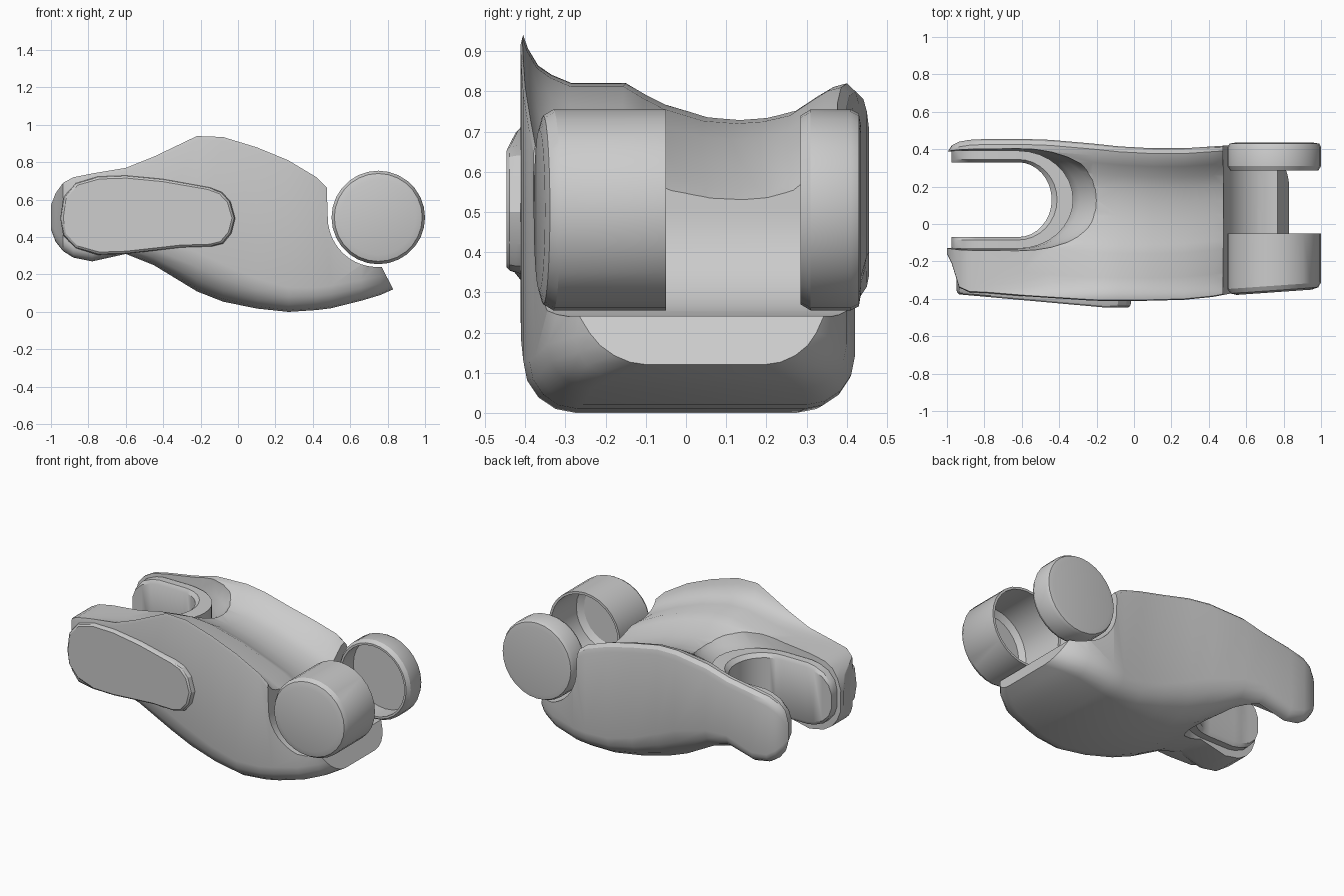
import bpy, bmesh
from math import sin, cos, pi, radians

if "Cube" in bpy.data.objects:
    bpy.data.objects.remove(bpy.data.objects["Cube"])


def loft(name, rings, caps=True):
    """Skin a list of equal-length closed rings."""
    bm = bmesh.new()
    vs = [[bm.verts.new(p) for p in r] for r in rings]
    n = len(vs[0])
    for a, b in zip(vs, vs[1:]):
        for i in range(n):
            j = (i + 1) % n
            bm.faces.new((a[i], a[j], b[j], b[i]))
    if caps:
        bm.faces.new(vs[0])
        bm.faces.new(vs[-1])
    bmesh.ops.recalc_face_normals(bm, faces=bm.faces[:])
    me = bpy.data.meshes.new(name)
    bm.to_mesh(me)
    bm.free()
    ob = bpy.data.objects.new(name, me)
    bpy.context.collection.objects.link(ob)
    return ob


def activate(ob):
    bpy.ops.object.select_all(action='DESELECT')
    ob.select_set(True)
    bpy.context.view_layer.objects.active = ob


def smooth(ob, deg=30):
    activate(ob)
    bpy.ops.object.shade_smooth_by_angle(angle=radians(deg))


def cut(ob, cutter):
    m = ob.modifiers.new("cut", 'BOOLEAN')
    m.operation, m.solver, m.object = 'DIFFERENCE', 'EXACT', cutter
    activate(ob)
    bpy.ops.object.modifier_apply(modifier=m.name)
    bpy.data.objects.remove(cutter)


# Body: cross-sections along x with a saddle-shaped top
def section(x, yf, yb, zb, tf, tm, tb, b):
    w = yb - yf
    front = [(.006, 1), (.02, .84), (.05, .64), (.09, .53), (.15, .43), (.31, .43),
             (.37, .29), (.43, .17), (.49, .1), (.55, .03), (.65, 0)]
    back = [(.73, .05), (.81, .22), (.88, .65), (.925, .9), (.965, 1)]
    top = [(0, tf - .02)] + [(u, tm + k * (tf - tm)) for u, k in front]
    top += [(u, tm + k * (tb - tm)) for u, k in back] + [(.99, tb - .02), (1, tb - .05)]
    pts = [(yf + w * u, z) for u, z in top]
    arc = [(1 - cos(a), 1 - sin(a)) for a in (0, pi / 8, pi / 4, 3 * pi / 8, pi / 2)]
    pts += [(yb - b * u, zb + b * v) for u, v in arc]
    pts += [(yf + b * u, zb + b * v) for u, v in reversed(arc)]
    return [(x, y, z) for y, z in pts]


stations = [
    (-1.0, -.16, .38, .44, .57, .57, .57, .03),
    (-.975, -.21, .42, .375, .635, .635, .635, .05),
    (-.935, -.34, .44, .325, .69, .69, .68, .06),
    (-.88, -.365, .45, .29, .72, .72, .71, .06),
    (-.78, -.37, .455, .27, .74, .74, .73, .07),
    (-.60, -.385, .455, .31, .77, .75, .76, .09),
    (-.45, -.395, .45, .25, .83, .75, .80, .14),
    (-.22, -.41, .43, .11, .94, .73, .82, .21),
    (-.08, -.412, .415, .055, .935, .72, .81, .2),
    (.10, -.41, .405, .018, .88, .68, .77, .16),
    (.27, -.405, .405, .0, .81, .62, .73, .13),
    (.42, -.39, .415, .01, .72, .56, .68, .12),
    (.50, -.375, .42, .02, .64, .52, .62, .12),
    (.66, -.345, .40, .06, .5, .5, .5, .11),
    (.76, -.275, .35, .09, .45, .45, .45, .1),
    (.84, -.18, .28, .125, .4, .4, .4, .09)]
body = loft("body", [section(*s) for s in stations])

# Flared round-ended slot between the two prongs
CX, CY = -.62, .13


def u_path(rx, ry, x0, steps=16):
    pts = [(x0, CY - ry), (CX - .18, CY - ry)]
    for i in range(steps + 1):
        a = -pi / 2 + pi * i / steps
        pts.append((CX + rx * cos(a), CY + ry * sin(a)))
    return pts + [(CX - .18, CY + ry), (x0, CY + ry)]


slot_layers = [(-.1, -.335, .258), (.56, -.335, .258), (.65, -.29, .264),
               (.71, -.22, .27), (.78, -.15, .275), (1.2, -.05, .28)]
cut(body, loft("slot_cutter", [[(x, y, z) for x, y in u_path(e - CX, h, -1.2)]
                               for z, e, h in slot_layers]))

# Concave socket and slanted end face of the lower tongue
prof = [(.475, 1.2), (.475, .65)]
for i in range(13):
    a = pi + radians(95) * i / 12
    prof.append((.745 + .265 * cos(a), .505 + .265 * sin(a)))
prof += [(.83, .12), (.84, -.2), (1.2, -.2), (1.2, 1.2)]
cut(body, loft("socket_cutter", [[(x, y, z) for x, z in prof] for y in (-.7, .7)]))
smooth(body)

# U-shaped lining of the slot, with rounded prong ends
tips = [-.975, -.955, -.91, -.85]
inner, outer = u_path(.18, .20, 0)[1:-1], u_path(.295, .262, 0)[1:-1]
inner = [(t, CY - .20) for t in tips] + inner + [(t, CY + .20) for t in tips[::-1]]
outer = [(t, CY - .262) for t in tips] + outer + [(t, CY + .262) for t in tips[::-1]]
half = [.05, .11, .16, .185]
half = half + [.195] * (len(inner) - 8) + half[::-1]
rings = []
for (xi, yi), (xo, yo), h in zip(inner, outer, half):
    xm, ym = xi + .25 * (xo - xi), yi + .25 * (yo - yi)
    rings.append([(xo, yo, .515 - h), (xm, ym, .515 - h), (xi, yi, .515 - h * .88),
                  (xi, yi, .515 + h * .88), (xm, ym, .515 + h), (xo, yo, .515 + h)])
smooth(loft("slot_lining", rings), 35)

# Raised side pad on the front prong
pad = [(-.95, .5), (-.935, .61), (-.87, .69), (-.75, .725), (-.6, .73), (-.4, .71),
       (-.15, .665), (-.085, .64), (-.04, .59), (-.015, .5), (-.035, .42), (-.08, .365),
       (-.14, .35), (-.3, .345), (-.6, .31), (-.75, .305), (-.87, .34), (-.935, .41)]
pad_rings = []
for depth, s in ((.1, 1), (.025, 1), (.008, .975), (0, .93)):
    ring = []
    for x, z in pad:
        px, pz = -.5 + (x + .5) * (1 - (1 - s) * .5), .52 + (z - .52) * s
        slope = -.375 - .09 * (min(px, -.15) + .95)
        ring.append((px, slope + depth, pz))
    pad_rings.append(ring)
smooth(loft("side_pad", pad_rings), 25)


# Hinge cups: hollow drums that open toward each other
def cup(name, profile, sides=28, tilt=0):
    rings = []
    for r, y in profile:
        ring = []
        for i in range(sides):
            a = 2 * pi * i / sides
            lean = tilt * r * cos(a) if y < -.3 else 0
            ring.append((.75 + r * cos(a), y + lean, .505 + r * sin(a)))
        rings.append(ring)
    smooth(loft(name, rings))


cup("front_hinge_cup", [(.20, -.365), (.235, -.355), (.25, -.33), (.25, -.05),
                        (.235, -.05), (.235, -.32), (.2, -.345)], tilt=.07)
cup("back_hinge_cup", [(.21, .435), (.24, .43), (.25, .41), (.25, .31),
                       (.235, .285), (.222, .285), (.225, .41)])
